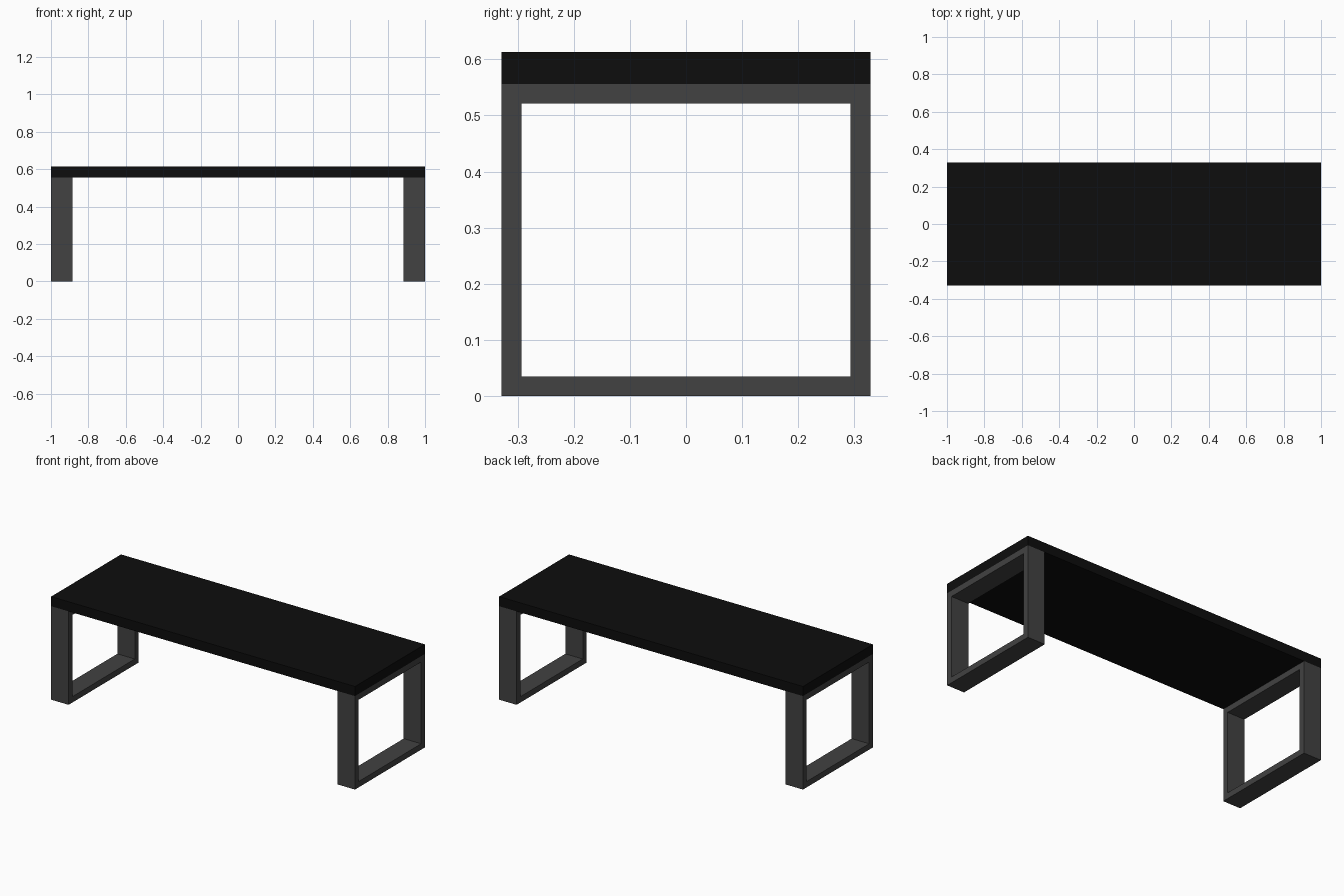
import bpy
import bmesh

if "Cube" in bpy.data.objects:
    bpy.data.objects.remove(bpy.data.objects["Cube"])

WIDTH, DEPTH, HEIGHT = 2.0, 0.657, 0.613   # overall size
TOP_THICK = 0.057                          # slab thickness
LEG_WIDE, BAR = 0.115, 0.035               # flat bar section of the leg frames
LEG_H = HEIGHT - TOP_THICK


def material(name, value):
    mat = bpy.data.materials.new(name)
    mat.diffuse_color = (value, value, value, 1.0)
    mat.use_nodes = True
    mat.node_tree.nodes["Principled BSDF"].inputs["Base Color"].default_value = mat.diffuse_color
    return mat


def add_object(name, bm, mat):
    bmesh.ops.recalc_face_normals(bm, faces=bm.faces)
    mesh = bpy.data.meshes.new(name)
    bm.to_mesh(mesh)
    bm.free()
    mesh.materials.append(mat)
    obj = bpy.data.objects.new(name, mesh)
    bpy.context.collection.objects.link(obj)
    return obj


def rectangle(half_y, z0, z1):
    return [(-half_y, z0), (half_y, z0), (half_y, z1), (-half_y, z1)]


def leg_frame(name, x0, mat):
    """Closed rectangular loop of flat bar, mitred at the corners."""
    bm = bmesh.new()
    outer = rectangle(DEPTH / 2, 0, LEG_H)
    inner = rectangle(DEPTH / 2 - BAR, BAR, LEG_H - BAR)
    # four edge loops around the bar section, bridged in order
    loops = [[bm.verts.new((x, y, z)) for y, z in ring]
             for x, ring in ((x0, outer), (x0 + LEG_WIDE, outer),
                             (x0 + LEG_WIDE, inner), (x0, inner))]
    for a in range(4):
        for i in range(4):
            p, q = loops[a], loops[(a + 1) % 4]
            j = (i + 1) % 4
            bm.faces.new((p[i], p[j], q[j], q[i]))
    return add_object(name, bm, mat)


black = material("black_top", 0.004)
grey = material("dark_grey_metal", 0.054)

# Table top slab
bm = bmesh.new()
bmesh.ops.create_cube(bm, size=1.0)
bmesh.ops.scale(bm, vec=(WIDTH, DEPTH, TOP_THICK), verts=bm.verts)
bmesh.ops.translate(bm, vec=(0, 0, HEIGHT - TOP_THICK / 2), verts=bm.verts)
add_object("table_top", bm, black)

# Leg frames at both ends
leg_frame("left_leg_frame", -WIDTH / 2, grey)
leg_frame("right_leg_frame", WIDTH / 2 - LEG_WIDE, grey)
